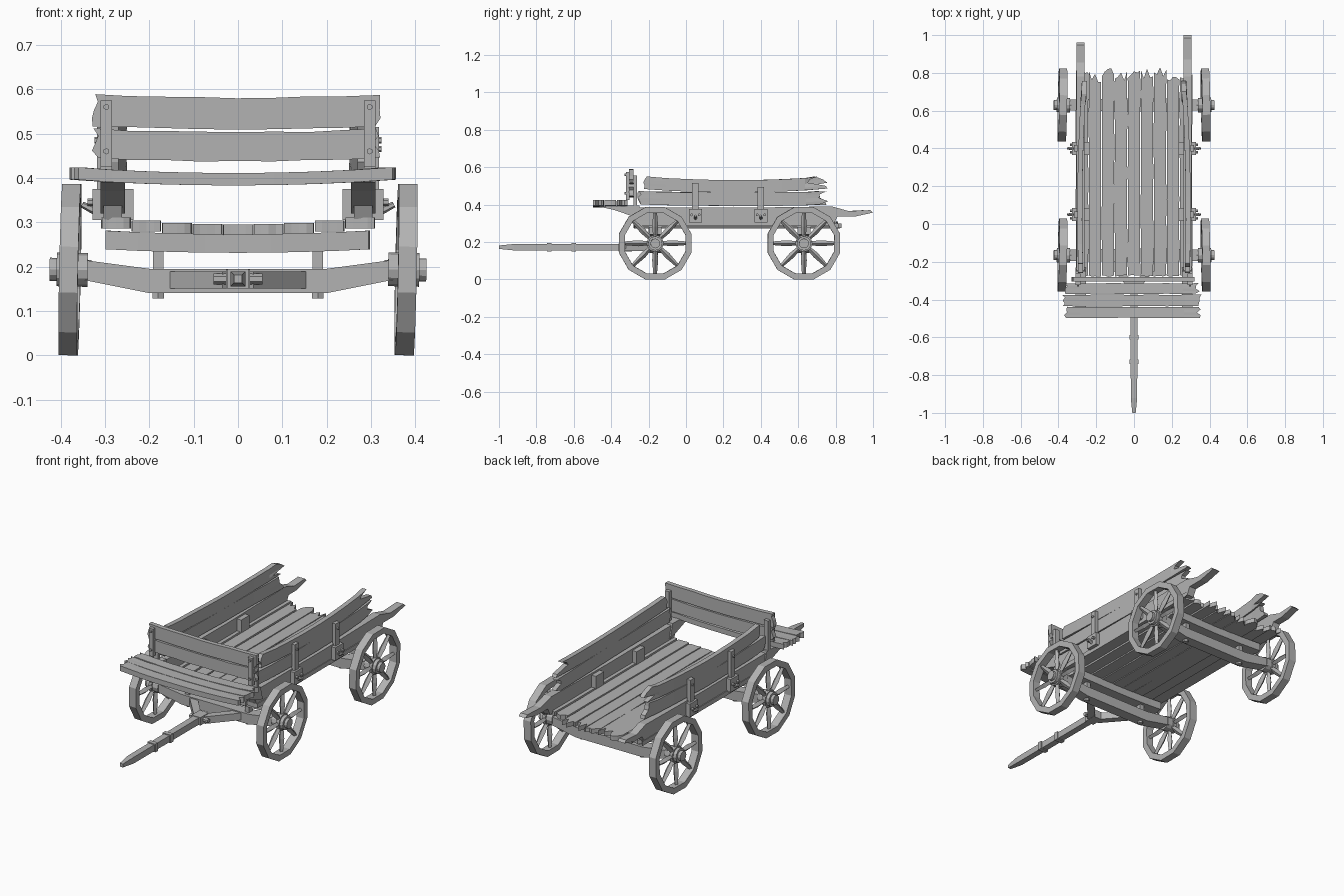
import bpy, bmesh, math, random
from mathutils import Vector, Matrix

random.seed(4)
if "Cube" in bpy.data.objects:
    bpy.data.objects.remove(bpy.data.objects["Cube"])

GREY = (0.45, 0.45, 0.45, 1)
wood = bpy.data.materials.new("weathered_grey")
wood.use_nodes = True
wood.diffuse_color = GREY
wood.node_tree.nodes["Principled BSDF"].inputs["Base Color"].default_value = GREY


def finish(name, bm):
    bmesh.ops.recalc_face_normals(bm, faces=bm.faces)
    mesh = bpy.data.meshes.new(name)
    bm.to_mesh(mesh)
    bm.free()
    mesh.materials.append(wood)
    ob = bpy.data.objects.new(name, mesh)
    bpy.context.collection.objects.link(ob)
    return ob


def rod(bm, a, b, r1, r2, sides=8, phase=0.0):
    """Tapered round or square bar between two points."""
    a, b = Vector(a), Vector(b)
    turn = (b - a).to_track_quat('Z', 'Y').to_matrix().to_4x4()
    m = Matrix.Translation((a + b) / 2) @ turn @ Matrix.Rotation(phase, 4, 'Z')
    bmesh.ops.create_cone(bm, cap_ends=True, segments=sides, radius1=r1,
                          radius2=r2, depth=(b - a).length, matrix=m)


def block(bm, lo, hi):
    lo, hi = Vector(lo), Vector(hi)
    m = Matrix.Translation((lo + hi) / 2) @ Matrix.Diagonal((*(hi - lo), 1))
    bmesh.ops.create_cube(bm, size=1, matrix=m)


def prism(name, outline, place, thick):
    """Flat outline placed in space and thickened along a vector."""
    bm = bmesh.new()
    face = bm.faces.new([bm.verts.new(place(a, b)) for a, b in outline])
    out = bmesh.ops.extrude_face_region(bm, geom=[face])["geom"]
    bmesh.ops.translate(bm, vec=thick, verts=[v for v in out if isinstance(v, bmesh.types.BMVert)])
    return finish(name, bm)


def plank(name, centre, along, across, thick, bow=(0, 0, 0), splinter=(0.01, 0.01)):
    """Board with ragged ends, uneven edges and a slight bow."""
    centre, along, across, thick, bow = map(Vector, (centre, along, across, thick, bow))
    bm = bmesh.new()
    bmesh.ops.create_grid(bm, x_segments=8, y_segments=4, size=0.5)
    for v in bm.verts:
        u, w = v.co.x, v.co.y
        if abs(w) > 0.49:
            w *= random.uniform(0.92, 1.0)
        bend = (2 * u) ** 2
        if abs(u) > 0.49:
            rag = splinter[0] if u < 0 else splinter[1]
            u -= math.copysign(random.random() * rag / along.length, u)
        v.co = centre - thick / 2 + along * u + across * w + bow * bend
    out = bmesh.ops.extrude_face_region(bm, geom=bm.faces[:])["geom"]
    bmesh.ops.translate(bm, vec=thick, verts=[v for v in out if isinstance(v, bmesh.types.BMVert)])
    return finish(name, bm)


# Wheels: twelve-sided rim, stepped hub, tapered spokes
def wheel(name, side, y):
    bm = bmesh.new()
    half, outer, inner = 0.021, 0.2, 0.168
    corners = [(-half, inner), (half, inner), (half, outer), (-half, outer)]
    start = math.radians(15)
    loop = [bm.verts.new((x, r * math.sin(start), r * math.cos(start))) for x, r in corners]
    edges = [bm.edges.new((loop[i], loop[(i + 1) % 4])) for i in range(4)]
    bmesh.ops.spin(bm, geom=loop + edges, cent=(0, 0, 0), axis=(1, 0, 0),
                   angle=math.tau, steps=12)
    bmesh.ops.remove_doubles(bm, verts=bm.verts, dist=0.0005)
    for a, b, r in ((-0.04, 0.03, 0.038), (0.03, 0.046, 0.026), (-0.006, 0.012, 0.045)):
        rod(bm, (a * side, 0, 0), (b * side, 0, 0), r, r, 12)
    for i in range(8):
        a = math.tau * i / 8
        d = Vector((0, math.sin(a), math.cos(a)))
        rod(bm, d * 0.03, d * 0.09, 0.010, 0.016, 4)
        rod(bm, d * 0.09, d * 0.175, 0.016, 0.009, 4)
    ob = finish(name, bm)
    ob.location = (0.379 * side, y, 0.193)
    ob.rotation_euler = (0, math.radians(1.2), math.radians(1.0) * side)


# Running gear under each end
for end, y in (("front", -0.165), ("rear", 0.63)):
    for side, label in ((1, "left"), (-1, "right")):
        wheel(f"{end}_{label}_wheel", side, y)
    half = [(0.2, 0.14), (0.35, 0.17), (0.35, 0.215), (0.2, 0.195)]
    outline = half + [(-x, z) for x, z in reversed(half)]
    prism(f"{end}_axle", outline, lambda a, b: (a, y - 0.03, b), (0, 0.06, 0))
    plank(f"{end}_bolster", (0, y, 0.252), (0.6, 0, 0), (0, 0.07, 0), (0, 0, 0.042), (0, 0, 0.008))
    bm = bmesh.new()
    for s in (-1, 1):
        block(bm, (s * 0.18 - 0.012, y - 0.015, 0.14), (s * 0.18 + 0.012, y + 0.015, 0.25))
        rod(bm, (s * 0.18, y, 0.128), (s * 0.18, y, 0.142), 0.015, 0.015, 6)
        rod(bm, (s * 0.33, y, 0.193), (s * 0.37, y, 0.193), 0.022, 0.022, 8)
    finish(f"{end}_axle_posts", bm)

# Draw pole with bands, hinge and forked yoke
bm = bmesh.new()
q = math.pi / 4
rod(bm, (0, -1.0, 0.172), (0, -0.92, 0.172), 0.013, 0.024, 4, q)
rod(bm, (0, -0.92, 0.172), (0, -0.31, 0.172), 0.024, 0.026, 4, q)
for y in (-0.73, -0.6):
    block(bm, (-0.024, y - 0.012, 0.15), (0.024, y + 0.012, 0.194))
finish("draw_pole", bm)
bm = bmesh.new()
block(bm, (-0.027, -0.36, 0.15), (0.027, -0.29, 0.193))
for s in (-1, 1):
    rod(bm, (0.02 * s, -0.32, 0.17), (0.15 * s, -0.17, 0.17), 0.027, 0.027, 4, q)
    rod(bm, (0.025 * s, -0.33, 0.172), (0.055 * s, -0.33, 0.172), 0.012, 0.012, 6)
finish("pole_yoke", bm)

# Floor boards, dished towards the middle
count, width = 9, 0.62 / 9
for i in range(count):
    x = (i - (count - 1) / 2) * width
    back = 0.84 - random.random() * 0.03
    lift = 0.018 * (x / 0.3) ** 2
    plank(f"floor_board_{i + 1}", (x, (back - 0.28) / 2, 0.283 + lift), (0, back + 0.28, 0),
          (width * 0.985, 0, 0), (0, 0, 0.024), splinter=(0.01, 0.06))

# Side walls with broken rails, boards, stakes and bolted blocks
rail = [(-0.31, 0.385), (-0.27, 0.30), (0.79, 0.295), (0.81, 0.335), (0.9, 0.335),
        (1.0, 0.357), (0.985, 0.37), (0.87, 0.365), (0.78, 0.39), (0.3, 0.383)]
for s, label in ((1, "left"), (-1, "right")):
    reach = 1.0 if s > 0 else 0.8
    pts = [(0.8 + (a - 0.8) * reach if a > 0.8 else a, b) for a, b in rail]
    prism(f"{label}_rail", pts, lambda a, b: (s * 0.262, a, b), (s * 0.042, 0, 0))
    plank(f"{label}_lower_board", (s * 0.285, 0.255, 0.428), (-s * 0.02, 1.03, 0),
          (0, 0, 0.075), (0.026, 0, 0), (-s * 0.012, 0, 0.008), (0.02, 0.06))
    plank(f"{label}_upper_board", (s * 0.285, 0.265, 0.497), (-s * 0.02, 0.99, 0),
          (0, 0, 0.068), (0.026, 0, 0), (-s * 0.012, 0, 0.02), (0.03, 0.11))
    for n, y, top in ((1, 0.05, 0.515), (2, 0.4, 0.495)):
        bm = bmesh.new()
        block(bm, (s * 0.298, y - 0.017, 0.37), (s * 0.318, y + 0.017, top))
        block(bm, (s * 0.236, y - 0.035, 0.305), (s * 0.262, y + 0.035, 0.375))
        block(bm, (s * 0.304, y - 0.035, 0.305), (s * 0.328, y + 0.035, 0.375))
        for dy in (-0.02, 0.02):
            rod(bm, (s * 0.32, y + dy, 0.345), (s * 0.34, y + dy, 0.345), 0.008, 0.008, 6)
        rod(bm, (s * 0.32, y, 0.325), (s * 0.352, y, 0.34), 0.01, 0.007, 6)
        rod(bm, (s * 0.31, y, top - 0.03), (s * 0.324, y, top - 0.03), 0.007, 0.007, 6)
        finish(f"{label}_stake_{n}", bm)
    # Bench arm
    arm = [(-0.47, 0.39), (-0.25, 0.395), (-0.23, 0.32), (-0.28, 0.335), (-0.38, 0.37)]
    prism(f"{label}_bench_arm", arm, lambda a, b: (s * 0.255, a, b), (s * 0.055, 0, 0))
    # Backrest post with bolts
    bm = bmesh.new()
    x = s * 0.297
    block(bm, (x - 0.013, -0.322, 0.425), (x + 0.013, -0.303, 0.575))
    block(bm, (x - 0.013, -0.281, 0.385), (x + 0.013, -0.262, 0.555))
    for z in (0.46, 0.56):
        rod(bm, (x, -0.32, z), (x, -0.33, z), 0.007, 0.007, 6)
    finish(f"{label}_backrest_post", bm)

# Bench seat boards
for i, (y, w, l) in enumerate(((-0.468, 0.06, 0.73), (-0.405, 0.063, 0.75), (-0.342, 0.058, 0.72))):
    plank(f"bench_board_{i + 1}", (-0.01, y, 0.397), (l, 0, 0), (0, w, 0),
          (0, 0, 0.028), (0, 0, 0.013), (0.025, 0.025))

# Backrest boards
for name, z, h in (("lower", 0.47, 0.068), ("upper", 0.545, 0.074)):
    plank(f"backrest_{name}_board", (-0.003, -0.292, z), (0.655, 0, 0), (0, 0, h),
          (0, 0.024, 0), (0, 0, 0.008), (0.025, 0.02))
